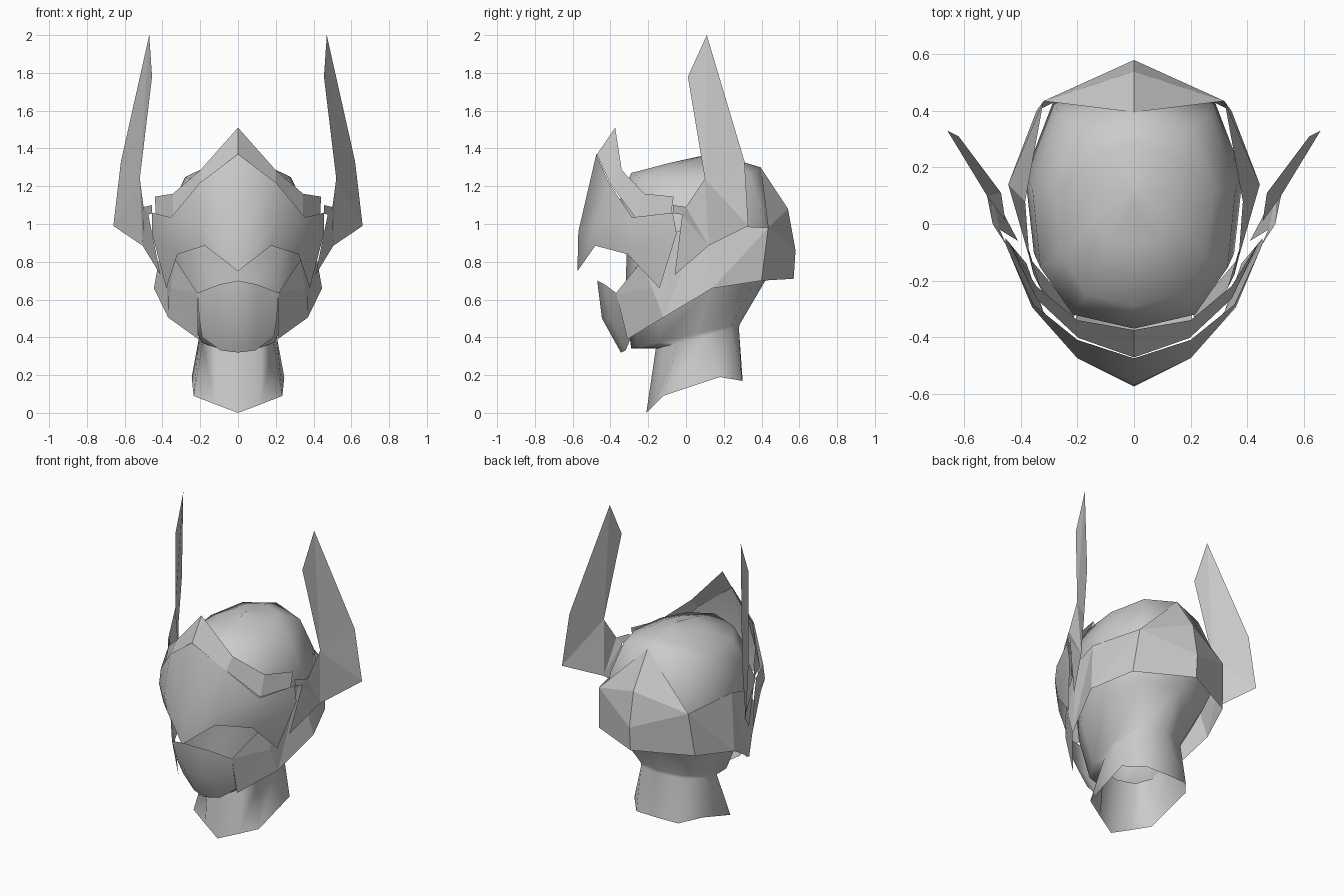
import bpy, math
from mathutils import Vector

grey = bpy.data.materials.new("plain grey")
grey.diffuse_color = (0.6, 0.6, 0.6, 1)


def make(name, verts, faces, smooth=None, mirror=True):
    """Sheet part with faces turned outward, mirrored over x."""
    verts = [Vector(v) for v in verts]
    out = []
    for f in faces:
        c = sum((verts[i] for i in f), Vector()) / len(f)
        n = Vector()
        for i in range(1, len(f) - 1):
            n += (verts[f[i]] - verts[f[0]]).cross(verts[f[i + 1]] - verts[f[0]])
        away = c - Vector((0, 0.05, min(max(c.z, 0.4), 0.95)))
        out.append(f if n.dot(away) >= 0 else f[::-1])
    me = bpy.data.meshes.new(name)
    me.from_pydata(verts, [], out)
    me.materials.append(grey)
    ob = bpy.data.objects.new(name, me)
    bpy.context.collection.objects.link(ob)
    if mirror:
        m = ob.modifiers.new("mirror", 'MIRROR')
        m.merge_threshold = 0.002
    if smooth:
        bpy.ops.object.select_all(action='DESELECT')
        bpy.context.view_layer.objects.active = ob
        ob.select_set(True)
        bpy.ops.object.shade_smooth_by_angle(angle=math.radians(smooth))
    return ob


def grid(name, rows, smooth=None):
    """Sheet through rows of equal point count."""
    n = len(rows[0])
    verts = [p for r in rows for p in r]
    faces = [[i * n + j, i * n + j + 1, (i + 1) * n + j + 1, (i + 1) * n + j]
             for i in range(len(rows) - 1) for j in range(n - 1)]
    return make(name, verts, faces, smooth)


# Head and neck: half rings of
# front y, front z, back y, back z, half width, drop of the sides
rings = [(-0.16, 0.34, 0.28, 0.45, 0.205, 0),
         (-0.29, 0.34, 0.285, 0.47, 0.21, 0),
         (-0.32, 0.58, 0.42, 0.70, 0.32, 0),
         (-0.315, 0.84, 0.50, 0.88, 0.385, 0),
         (-0.37, 1.08, 0.46, 1.08, 0.36, 0),
         (-0.29, 1.27, 0.395, 1.30, 0.28, 0.04),
         (-0.08, 1.325, 0.28, 1.335, 0.15, 0.02)]
X = (0, 0.60, 0.92, 1.0, 0.74, 0)       # egg-shaped section, front to back
T = (0, 0.06, 0.26, 0.60, 0.92, 1)
rows = [[(0, -0.21, 0.0), (0.12, -0.165, 0.045), (0.235, -0.12, 0.09),
         (0.245, 0.18, 0.19), (0.15, 0.295, 0.17), (0, 0.30, 0.17)]]
for yf, zf, yb, zb, w, drop in rings:
    rows.append([(w * x, yf + t * (yb - yf), zf + t * (zb - zf) - drop * x)
                 for x, t in zip(X, T)])
rows.append([(0, 0.08 + 0.01 * k, 1.36 - 0.002 * k) for k in range(6)])
grid("head_and_neck", rows, 85)

# Visor mask, with pointed nose and cheek tips
grid("visor", [
    [(0, -0.475, 1.37), (0.20, -0.41, 1.22), (0.355, -0.285, 1.035), (0.455, -0.07, 1.06)],
    [(0, -0.57, 0.96), (0.20, -0.475, 1.00), (0.36, -0.295, 0.94), (0.455, -0.05, 0.95)],
    [(0, -0.575, 0.75), (0.175, -0.48, 0.885), (0.32, -0.31, 0.84), (0.38, -0.14, 0.66)],
], 60)

# Brow crest behind the visor's top edge
grid("brow_crest", [
    [(0, -0.375, 1.51), (0.20, -0.34, 1.285), (0.345, -0.22, 1.16), (0.44, -0.065, 1.145)],
    [(0, -0.472, 1.368), (0.197, -0.403, 1.215), (0.345, -0.265, 1.03), (0.435, -0.08, 1.05)],
])

# Chin guard
grid("chin_guard", [
    [(0, -0.47, 0.70), (0.10, -0.43, 0.68), (0.215, -0.37, 0.635)],
    [(0, -0.445, 0.50), (0.11, -0.40, 0.50), (0.205, -0.33, 0.50)],
    [(0, -0.345, 0.32), (0.09, -0.32, 0.33), (0.19, -0.29, 0.40)],
], 60)

# Cheek plates, leaning in towards the skull at the top
make("cheek_plate", [
    (0.21, -0.31, 0.39), (0.37, -0.12, 0.505), (0.445, 0.14, 0.66),
    (0.385, 0.08, 1.0), (0.375, -0.08, 0.95), (0.33, -0.23, 0.81),
    (0.215, -0.37, 0.635), (0.355, -0.18, 0.66)],
    [[0, 1, 7], [0, 7, 6], [6, 7, 5], [1, 2, 3], [1, 3, 4], [1, 4, 7], [7, 4, 5]])

# Faceted plate wrapping the back of the head
make("back_plate", [
    (0, 0.395, 1.30), (0, 0.54, 1.08), (0, 0.58, 0.86), (0, 0.57, 0.71),
    (0.32, 0.435, 0.98), (0.345, 0.40, 0.70), (0.445, 0.14, 0.66),
    (0.385, 0.08, 1.0)],
    [[0, 1, 4], [1, 2, 4], [2, 5, 4], [2, 3, 5], [4, 5, 6], [4, 6, 7]])

# Tall side horns with folded base and small tab
make("side_horn", [
    (0.47, 0.11, 2.0), (0.455, 0.01, 1.78), (0.52, 0.10, 1.24),
    (0.62, 0.31, 1.33), (0.66, 0.33, 0.99), (0.505, 0.12, 0.885),
    (0.41, -0.06, 0.73), (0.50, 0.0, 1.09), (0.455, -0.07, 1.10),
    (0.455, -0.065, 1.055), (0.475, -0.02, 1.05)],
    [[0, 1, 2], [0, 2, 3], [2, 3, 4], [2, 4, 5], [2, 5, 7],
     [7, 5, 10], [10, 5, 6], [7, 8, 9, 10]])
